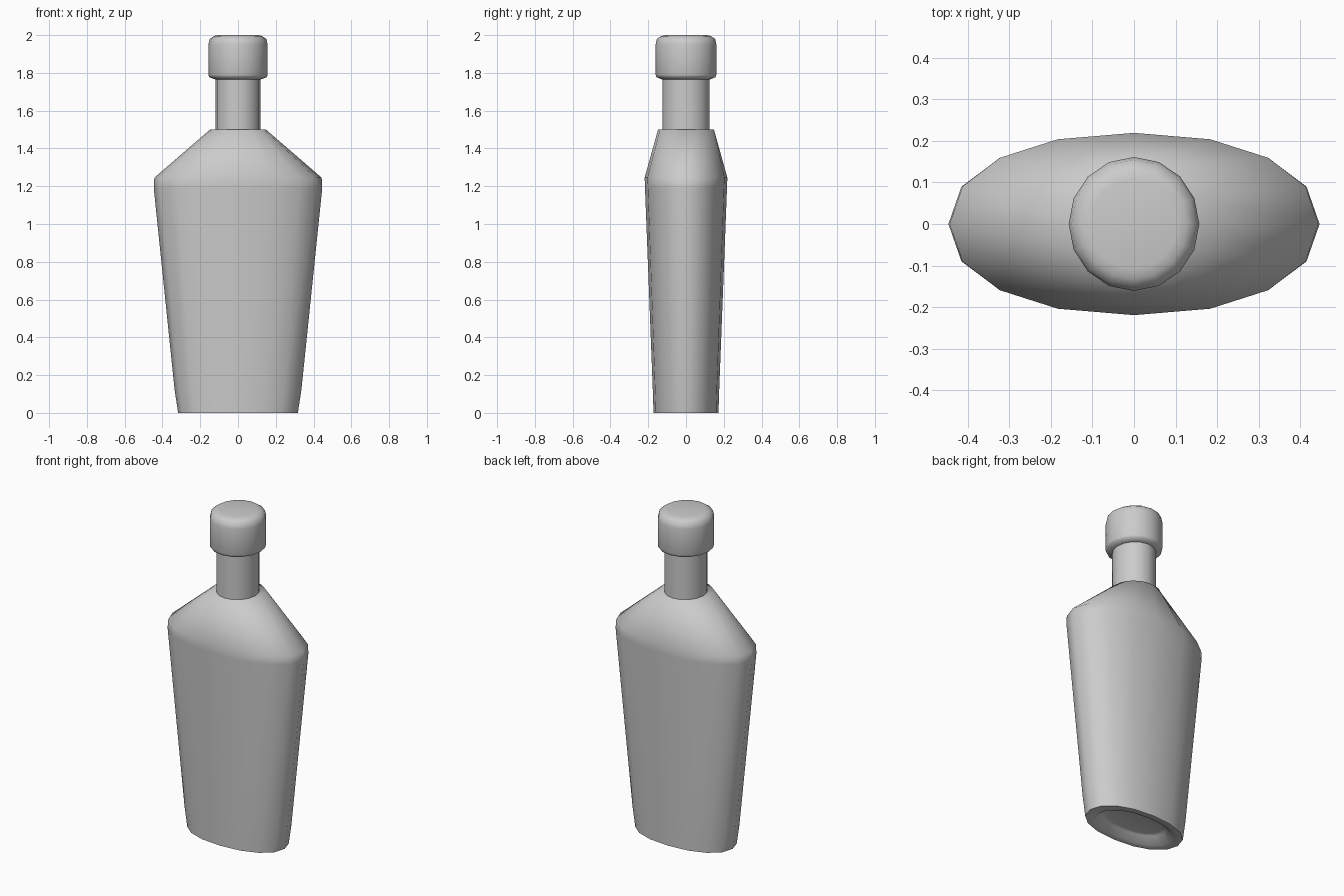
import bpy, bmesh, math

if "Cube" in bpy.data.objects:
    bpy.data.objects.remove(bpy.data.objects["Cube"])

SIDES = 16


def ring_points(rx, ry, z, power):
    """Slightly squared ellipse with SIDES corners."""
    pts = []
    for i in range(SIDES):
        a = 2 * math.pi * i / SIDES
        c, s = math.cos(a), math.sin(a)
        pts.append((rx * math.copysign(abs(c) ** power, c),
                    ry * math.copysign(abs(s) ** power, s), z))
    return pts


def loft(name, rings, power=1.0, angle=180):
    """Join (rx, ry, z) rings from bottom to top and cap both ends."""
    bm = bmesh.new()
    loops = [[bm.verts.new(p) for p in ring_points(*r, power)] for r in rings]
    for low, high in zip(loops, loops[1:]):
        for i in range(SIDES):
            j = (i + 1) % SIDES
            bm.faces.new((low[i], low[j], high[j], high[i]))
    bm.faces.new(loops[0][::-1])
    bm.faces.new(loops[-1])
    bmesh.ops.recalc_face_normals(bm, faces=bm.faces)
    mesh = bpy.data.meshes.new(name)
    bm.to_mesh(mesh)
    bm.free()
    ob = bpy.data.objects.new(name, mesh)
    bpy.context.collection.objects.link(ob)
    bpy.ops.object.select_all(action='DESELECT')
    ob.select_set(True)
    bpy.context.view_layer.objects.active = ob
    bpy.ops.object.shade_smooth_by_angle(angle=math.radians(angle))
    return ob


# Flattened body: recessed base, tapered sides, sloping shoulders
loft("bottle_body", [
    (0.18, 0.09, 0.045),
    (0.21, 0.11, 0.04),
    (0.255, 0.135, 0.0),
    (0.317, 0.172, 0.0),
    (0.336, 0.176, 0.125),
    (0.446, 0.217, 1.19),
    (0.443, 0.219, 1.245),
    (0.148, 0.148, 1.50),
], power=0.92, angle=75)

# Round neck
loft("bottle_neck", [
    (0.119, 0.125, 1.47),
    (0.119, 0.125, 1.80),
], angle=60)

# Stopper cap with rounded edges
loft("bottle_cap", [
    (0.119, 0.125, 1.765),
    (0.152, 0.156, 1.777),
    (0.157, 0.161, 1.79),
    (0.157, 0.161, 1.95),
    (0.150, 0.154, 1.98),
    (0.128, 0.132, 1.995),
    (0.105, 0.108, 2.0),
], angle=80)
